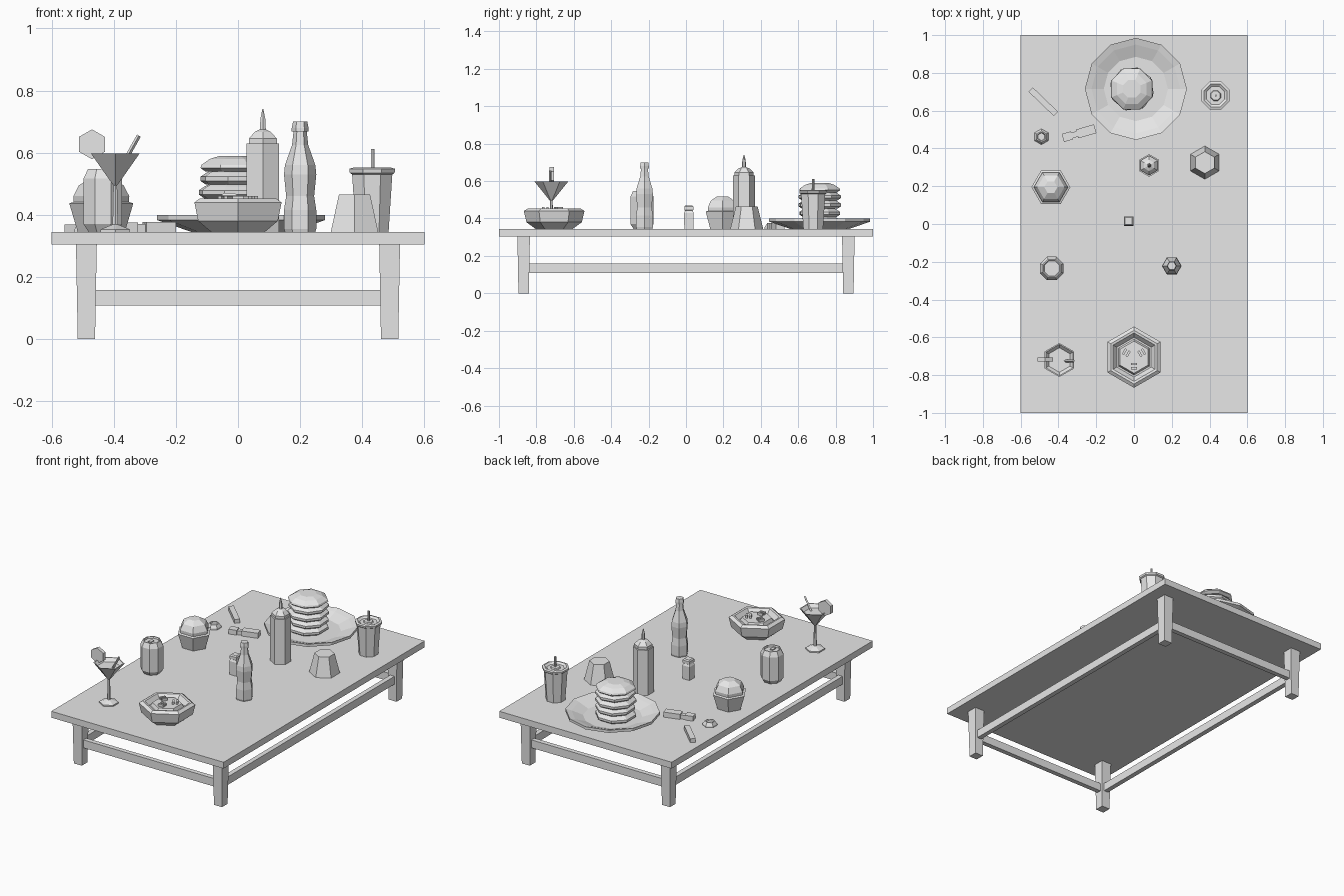
import bpy, bmesh
from math import sin, cos, pi, radians
from mathutils import Matrix, Vector

cube = bpy.data.objects.get("Cube")
if cube:
    bpy.data.objects.remove(cube, do_unlink=True)

grey = bpy.data.materials.new("plain grey")
grey.use_nodes = True
grey.diffuse_color = (0.8, 0.8, 0.8, 1)
grey.node_tree.nodes["Principled BSDF"].inputs["Base Color"].default_value = (0.8, 0.8, 0.8, 1)

TOP = 0.345  # height of the table surface


def finish(name, bm):
    bmesh.ops.recalc_face_normals(bm, faces=bm.faces)
    mesh = bpy.data.meshes.new(name)
    bm.to_mesh(mesh)
    bm.free()
    mesh.materials.append(grey)
    ob = bpy.data.objects.new(name, mesh)
    bpy.context.collection.objects.link(ob)
    return ob


def lathe(name, x, y, sides, profile, turn=0.0):
    """Turn (radius, height above base) points into a faceted solid."""
    bm = bmesh.new()
    rings = []
    for r, z in profile:
        rings.append([bm.verts.new((x + r * cos(turn + 2 * pi * i / sides),
                                    y + r * sin(turn + 2 * pi * i / sides), z))
                      for i in range(sides)])
    for a, b in zip(rings, rings[1:]):
        for i in range(sides):
            j = (i + 1) % sides
            bm.faces.new((a[i], a[j], b[j], b[i]))
    bm.faces.new(rings[0][::-1])
    bm.faces.new(rings[-1])
    return finish(name, bm)


def on_table(name, x, y, sides, profile, turn=0.0):
    return lathe(name, x, y, sides, [(r, TOP + z) for r, z in profile], turn)


def box(name, centre, size, angle=0.0, taper=1.0):
    """Box turned about z, with its lower end scaled by taper."""
    bm = bmesh.new()
    bmesh.ops.create_cube(bm, size=1)
    for v in bm.verts:
        if v.co.z < 0:
            v.co.x *= taper
            v.co.y *= taper
    bm.transform(Matrix.Translation(centre) @ Matrix.Rotation(angle, 4, 'Z')
                 @ Matrix.Diagonal((*size, 1)))
    return finish(name, bm)


def rod(name, start, end, radius, sides=6):
    a, b = Vector(start), Vector(end)
    bm = bmesh.new()
    bmesh.ops.create_cone(bm, cap_ends=True, segments=sides, radius1=radius,
                          radius2=radius, depth=(b - a).length)
    bm.transform(Matrix.Translation((a + b) / 2)
                 @ (b - a).to_track_quat('Z', 'Y').to_matrix().to_4x4())
    return finish(name, bm)


POINT = pi / 2  # hexagon corner towards the back

# Table
box("table_top", (0, 0, 0.325), (1.2, 2, 0.04))
LX, LY = 0.488, 0.868
for sx, side in ((-1, "right"), (1, "left")):
    for sy, end in ((-1, "front"), (1, "back")):
        box(f"{end}_{side}_leg", (sx * LX, sy * LY, 0.153), (0.067, 0.067, 0.306), taper=0.83)
    box(f"{side}_stretcher", (sx * LX, 0, 0.133), (0.03, 2 * LY, 0.05))
for sy, end in ((-1, "front"), (1, "back")):
    box(f"{end}_stretcher", (0, sy * LY, 0.133), (2 * LX, 0.03, 0.05))

# Plate with a stack of layers
on_table("plate", 0.01, 0.715, 12,
         [(0.16, 0), (0.27, 0.038), (0.27, 0.055), (0.235, 0.045), (0.17, 0.02)], POINT)
for i in range(4):
    z = 0.02 + i * 0.044
    w = 0.118 - 0.003 * (i % 2)
    on_table(f"stack_layer_{i + 1}", -0.012 + 0.004 * (i % 2), 0.715, 8,
             [(w - 0.018, z), (w, z + 0.012), (w, z + 0.026), (w - 0.018, z + 0.038),
              (w - 0.03, z + 0.044)], pi / 8 + 0.06 * i)
on_table("stack_top", -0.012, 0.715, 8,
         [(0.1, 0.194), (0.118, 0.206), (0.114, 0.216), (0.085, 0.235), (0.05, 0.245)], pi / 8)

# Drink cup with lid and straw
on_table("drink_cup", 0.432, 0.68, 8, [(0.057, 0), (0.07, 0.185)], pi / 8)
on_table("cup_lid", 0.432, 0.68, 8,
         [(0.07, 0.185), (0.078, 0.19), (0.08, 0.203), (0.066, 0.207), (0.052, 0.197),
          (0.03, 0.197), (0.026, 0.204)], pi / 8)
rod("cup_straw", (0.434, 0.68, TOP + 0.19), (0.434, 0.68, 0.612), 0.006)

# Upturned tumbler
on_table("tumbler", 0.375, 0.325, 6, [(0.088, 0), (0.058, 0.12)], POINT)

# Squeeze bottle
on_table("squeeze_bottle", 0.08, 0.31, 6, [(0.06, 0), (0.06, 0.284)], POINT)
on_table("squeeze_cap", 0.08, 0.31, 6,
         [(0.052, 0.284), (0.052, 0.3), (0.03, 0.322), (0.011, 0.33), (0.009, 0.365),
          (0.002, 0.395)], POINT)

# Cupcake
on_table("cupcake_case", -0.44, 0.195, 6, [(0.076, 0), (0.103, 0.092), (0.09, 0.096)])
on_table("cupcake_top", -0.44, 0.195, 6,
         [(0.088, 0.088), (0.09, 0.115), (0.072, 0.15), (0.035, 0.172)])

# Drinks can
on_table("drinks_can", -0.435, -0.235, 8,
         [(0.05, 0), (0.067, 0.025), (0.067, 0.172), (0.052, 0.202), (0.046, 0.202),
          (0.043, 0.192)], pi / 8)
box("can_tab", (-0.435, -0.242, TOP + 0.196), (0.02, 0.032, 0.006))

# Glass bottle
on_table("glass_bottle", 0.2, -0.222, 6,
         [(0.049, 0), (0.052, 0.01), (0.052, 0.07), (0.045, 0.115), (0.052, 0.185),
          (0.049, 0.215), (0.026, 0.28), (0.021, 0.325)])
on_table("bottle_cap", 0.2, -0.222, 6, [(0.027, 0.323), (0.027, 0.335), (0.023, 0.355)])

# Shaker
on_table("shaker", -0.028, 0.015, 4, [(0.034, 0), (0.036, 0.085), (0.028, 0.097)], pi / 4)
on_table("shaker_cap", -0.028, 0.015, 4,
         [(0.028, 0.097), (0.034, 0.1), (0.034, 0.118), (0.026, 0.125)], pi / 4)

# Bowl with food
BX, BY = 0, -0.705
on_table("bowl", BX, BY, 6,
         [(0.1, 0), (0.148, 0.035), (0.162, 0.095), (0.142, 0.108), (0.128, 0.106),
          (0.105, 0.08)], POINT)
on_table("bowl_food", BX, BY, 6, [(0.1, 0.07), (0.085, 0.1)], POINT)
for i in range(3):
    a = radians(30 + 120 * i)
    for d in (0.036, 0.058):
        box("food_piece", (BX + d * cos(a), BY + d * sin(a), TOP + 0.105),
            (0.012, 0.034, 0.022), a)

# Cocktail glass with garnish
GX, GY = -0.395, -0.72
on_table("cocktail_glass", GX, GY, 6,
         [(0.055, 0), (0.055, 0.008), (0.01, 0.024), (0.007, 0.15), (0.014, 0.158),
          (0.09, 0.252), (0.083, 0.252), (0.065, 0.232)], POINT)
rod("cocktail_straw", (-0.375, -0.725, 0.555), (-0.319, -0.725, 0.655), 0.007, 4)
rod("fruit_slice", (-0.47, -0.729, 0.627), (-0.47, -0.707, 0.627), 0.048)

# Bottle top, stick and lighter lying on the table
on_table("loose_cap", -0.49, 0.462, 6,
         [(0.042, 0), (0.042, 0.008), (0.03, 0.026), (0.024, 0.026), (0.02, 0.018)], POINT)
box("stick", (-0.48, 0.647, TOP + 0.012), (0.185, 0.032, 0.024), radians(-44))
for name, d, length, width, height in (("lighter_body", 0.038, 0.1, 0.048, 0.032),
                                       ("lighter_neck", -0.026, 0.03, 0.03, 0.025),
                                       ("lighter_head", -0.065, 0.05, 0.044, 0.03)):
    t = radians(16)
    box(name, (-0.29 + d * cos(t), 0.48 + d * sin(t), TOP + height / 2),
        (length, width, height), t)
